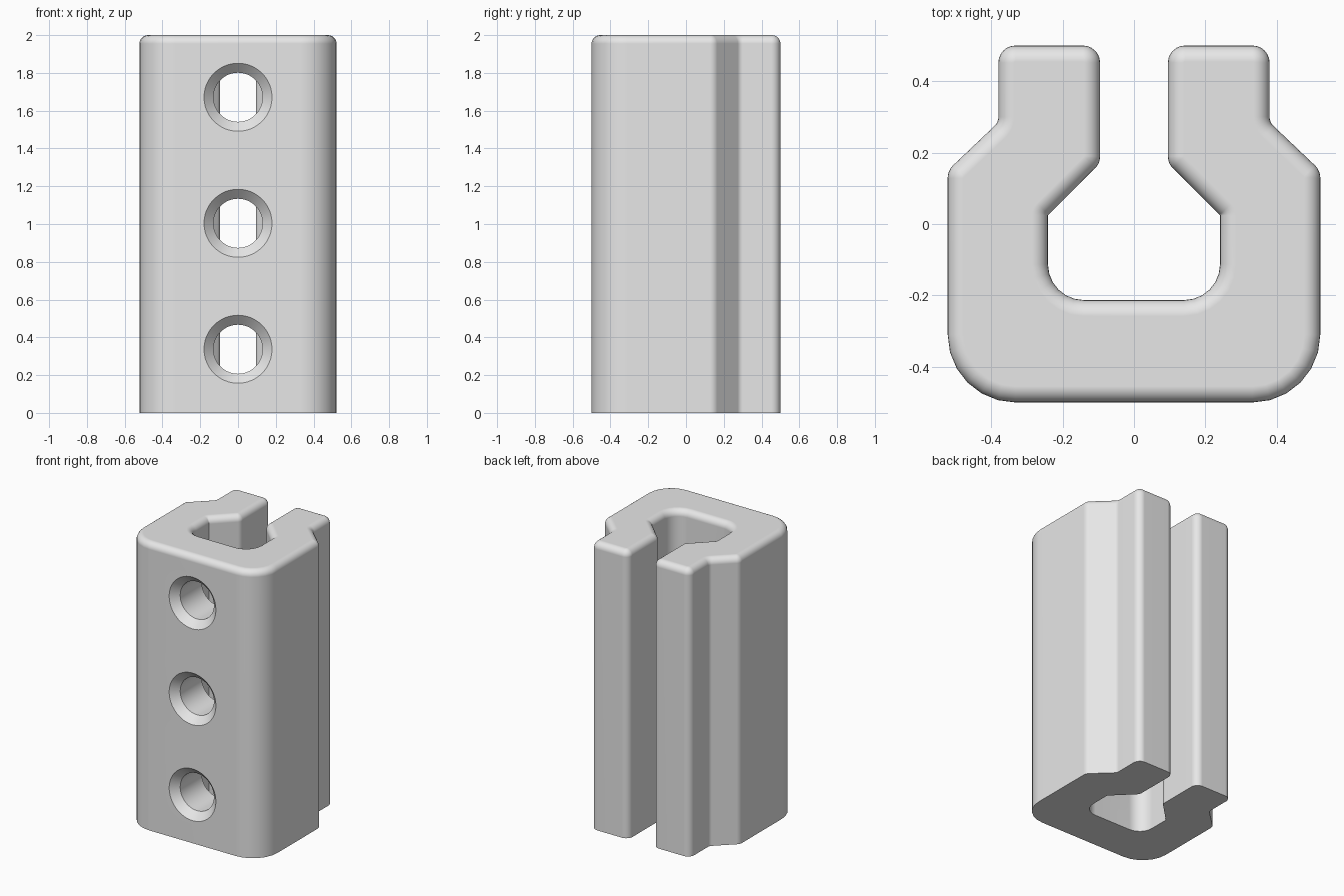
import bpy, bmesh, math
from mathutils import Vector

cube = bpy.data.objects.get("Cube")
if cube:
    bpy.data.objects.remove(cube, do_unlink=True)

HEIGHT, FILLET, STEPS = 2.0, 0.045, 6

# Half of the channel section: x, y, corner radius, listed counter-clockwise
half = [(0.522, -0.5, 0.19), (0.522, 0.15, 0.05), (0.38, 0.285, 0.035),
        (0.38, 0.5, 0.048), (0.095, 0.5, 0.048), (0.095, 0.17, 0.048),
        (0.241, 0.025, 0.002), (0.241, -0.213, 0.1)]
corners = half + [(-x, y, r) for x, y, r in reversed(half)]


def section(inset):
    """Rounded outline, moved inward by inset."""
    points = []
    n = len(corners)
    for i, (x, y, r) in enumerate(corners):
        p = Vector((x, y))
        a = (p - Vector(corners[i - 1][:2])).normalized()
        b = (Vector(corners[(i + 1) % n][:2]) - p).normalized()
        na, nb = Vector((-a.y, a.x)), Vector((-b.y, b.x))
        turn = math.atan2(a.cross(b), a.dot(b))
        side = 1 if turn > 0 else -1
        mitre = (na + nb) / (1 + na.dot(nb))
        centre = p + mitre * r * side
        radius = r - inset * side
        start = math.atan2(-na.y * side, -na.x * side)
        for k in range(STEPS + 1):
            t = start + turn * k / STEPS
            points.append(centre + radius * Vector((math.cos(t), math.sin(t))))
    return points


def finish(name, bm):
    bmesh.ops.recalc_face_normals(bm, faces=bm.faces)
    mesh = bpy.data.meshes.new(name)
    bm.to_mesh(mesh)
    bm.free()
    obj = bpy.data.objects.new(name, mesh)
    bpy.context.collection.objects.link(obj)
    return obj


# Channel body: flat base, straight walls, rounded top rim
levels = [(0.0, 0.0)]
for k in range(STEPS + 1):
    t = math.pi / 2 * k / STEPS
    levels.append((FILLET * (1 - math.cos(t)), HEIGHT - FILLET * (1 - math.sin(t))))
bm = bmesh.new()
rings = [[bm.verts.new((p.x, p.y, z)) for p in section(d)] for d, z in levels]
for low, high in zip(rings, rings[1:]):
    for i in range(len(low)):
        bm.faces.new((low[i - 1], low[i], high[i], high[i - 1]))
bm.faces.new(rings[0][::-1])
bm.faces.new(rings[-1])
body = finish("channel_body", bm)

grey = bpy.data.materials.new("light_grey")
grey.use_nodes = True
grey.diffuse_color = (0.8, 0.8, 0.8, 1)
grey.node_tree.nodes["Principled BSDF"].inputs["Base Color"].default_value = (0.8, 0.8, 0.8, 1)
body.data.materials.append(grey)

# Countersunk screw holes through the front wall
hole_profile = [(-0.55, 0.23), (-0.45, 0.13), (-0.1, 0.13)]
SIDES = 48
bm = bmesh.new()
for z in (0.337, 1.004, 1.671):
    rings = [[bm.verts.new((r * math.cos(math.tau * i / SIDES), y,
                            z + r * math.sin(math.tau * i / SIDES)))
              for i in range(SIDES)] for y, r in hole_profile]
    for near, far in zip(rings, rings[1:]):
        for i in range(SIDES):
            bm.faces.new((near[i - 1], near[i], far[i], far[i - 1]))
    bm.faces.new(rings[0])
    bm.faces.new(rings[-1])
cutter = finish("hole_cutter", bm)
cutter.data.materials.append(grey)
cutter.hide_render = True
cutter.hide_set(True)

cut = body.modifiers.new("screw_holes", "BOOLEAN")
cut.operation = "DIFFERENCE"
cut.solver = "EXACT"
cut.object = cutter

# Apply the cut, then shade smooth with crisp hole and base edges
bpy.ops.object.select_all(action="DESELECT")
body.select_set(True)
bpy.context.view_layer.objects.active = body
bpy.ops.object.modifier_apply(modifier=cut.name)
bpy.data.objects.remove(cutter, do_unlink=True)
bpy.ops.object.shade_smooth_by_angle(angle=math.radians(30))
weighted = body.modifiers.new("weighted_normals", "WEIGHTED_NORMAL")
weighted.keep_sharp = True
